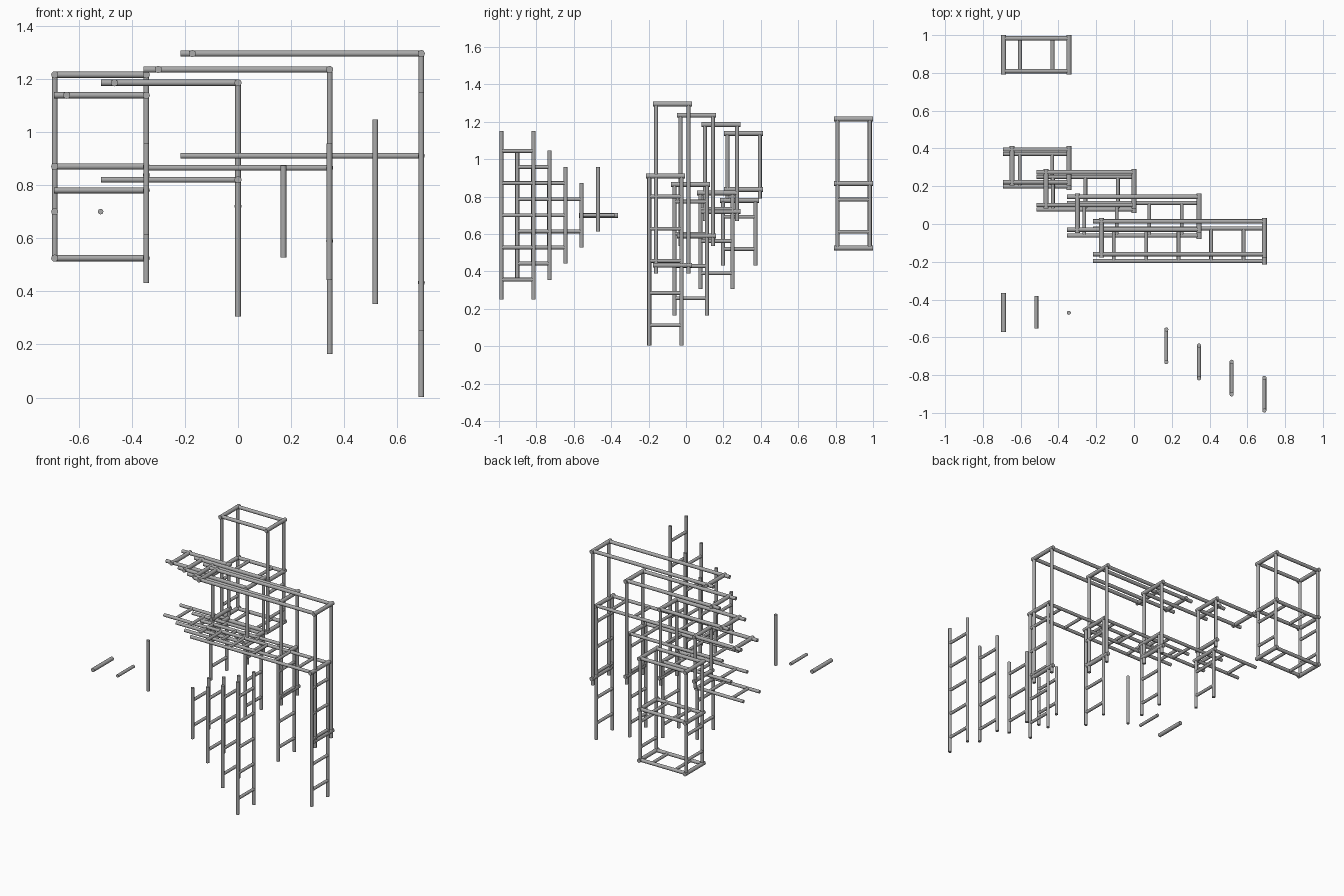
import bpy, bmesh
from mathutils import Vector

cube = bpy.data.objects.get("Cube")
if cube:
    bpy.data.objects.remove(cube)

steel = bpy.data.materials.new("steel grey")
steel.use_nodes = True
colour = (0.4, 0.4, 0.4, 1)
steel.diffuse_color = colour
steel.node_tree.nodes["Principled BSDF"].inputs["Base Color"].default_value = colour

HALF = 0.0865     # half the distance between paired poles
BAR = 0.104       # half the length of a thick cross bar
STEP = 0.172      # rung spacing
POLE, RAIL, THICK, RUNG = 0.0108, 0.0118, 0.0132, 0.0102


def tube(bm, a, b, r):
    """Capped round tube from a to b."""
    a, b = Vector(a), Vector(b)
    d = b - a
    mat = d.to_track_quat('Z', 'Y').to_matrix().to_4x4()
    mat.translation = (a + b) / 2
    bmesh.ops.create_cone(bm, cap_ends=True, segments=16, radius1=r,
                          radius2=r, depth=d.length, matrix=mat)


def across(bm, p, half, r):
    """Tube along y, centred on p."""
    off = Vector((0, half, 0))
    tube(bm, Vector(p) - off, Vector(p) + off, r)


def poles(bm, start, end, r):
    """Two parallel tubes, either side of the line in y."""
    for s in (-HALF, HALF):
        off = Vector((0, s, 0))
        tube(bm, Vector(start) + off, Vector(end) + off, r)


def ladder(bm, start, end, rungs):
    """Pair of poles with evenly centred rungs."""
    start, end = Vector(start), Vector(end)
    poles(bm, start, end, POLE)
    way = (end - start).normalized()
    for i in range(rungs):
        across(bm, (start + end) / 2 + way * STEP * (i - (rungs - 1) / 2), HALF, RUNG)


def finish(bm, name):
    mesh = bpy.data.meshes.new(name)
    bm.to_mesh(mesh)
    bm.free()
    mesh.materials.append(steel)
    obj = bpy.data.objects.new(name, mesh)
    bpy.context.collection.objects.link(obj)
    bpy.ops.object.select_all(action='DESELECT')
    obj.select_set(True)
    bpy.context.view_layer.objects.active = obj
    bpy.ops.object.shade_smooth_by_angle()


# Bent ladders with matching bent handrails, from longest to shortest
# x, ladder y, ladder z, handrail y, handrail z, length, rail bar offset, rungs
units = [
    (0.69, -0.11, 0.91, -0.073, 1.295, 0.907, 0.862, 5),
    (0.345, 0.025, 0.865, 0.057, 1.235, 0.70, 0.645, 4),
    (0, 0.163, 0.82, 0.187, 1.185, 0.515, 0.465, 3),
    (-0.345, 0.285, 0.78, 0.308, 1.138, 0.348, 0.30, 2),
]
for x, ly, lz, hy, hz, length, bar, rungs in units:
    bm = bmesh.new()
    corner = (x, ly, lz)
    ladder(bm, corner, (x - length, ly, lz), rungs)
    ladder(bm, corner, (x, ly, lz - length), rungs)
    across(bm, corner, BAR, THICK)
    finish(bm, f"bent_ladder_{rungs}_rungs")

    bm = bmesh.new()
    corner = (x, hy, hz)
    poles(bm, corner, (x - length, hy, hz), RAIL)
    poles(bm, corner, (x, hy, hz - length), POLE)
    for p in (corner, (x - bar, hy, hz), (x, hy, hz - bar)):
        across(bm, p, BAR, THICK)
    finish(bm, f"bent_handrail_{rungs}")

# Free standing straight ladders
for i, rungs in enumerate((5, 4, 3, 2)):
    x, y = 0.69 - 0.173 * i, -0.901 + 0.0853 * i
    half = (0.45, 0.347, 0.257, 0.173)[i]
    bm = bmesh.new()
    ladder(bm, (x, y, 0.70 - half), (x, y, 0.70 + half), rungs)
    finish(bm, f"straight_ladder_{rungs}_rungs")

# Loose pieces
bm = bmesh.new()
tube(bm, (-0.345, -0.47, 0.613), (-0.345, -0.47, 0.957), POLE)
finish(bm, "loose_pole")
bm = bmesh.new()
across(bm, (-0.517, -0.468, 0.70), HALF, RUNG)
finish(bm, "loose_rung")
bm = bmesh.new()
across(bm, (-0.69, -0.468, 0.70), BAR, THICK)
finish(bm, "loose_cross_bar")

# Cage: posts, three levels of bars, rungs on the lower half
bm = bmesh.new()
x0, x1, y = -0.69, -0.345, 0.896
levels = (0.525, 0.87, 1.215)
for x in (x0, x1):
    poles(bm, (x, y, levels[0]), (x, y, levels[2]), POLE)
    for z in levels:
        across(bm, (x, y, z), BAR, THICK)
    for s in (-1, 1):
        across(bm, (x, y, 0.698 + s * STEP / 2), HALF, RUNG)
for z in levels:
    poles(bm, (x0, y, z), (x1, y, z), RAIL)
for z in levels[:2]:
    for s in (-1, 1):
        across(bm, ((x0 + x1) / 2 + s * STEP / 2, y, z), HALF, RUNG)
finish(bm, "cage")
